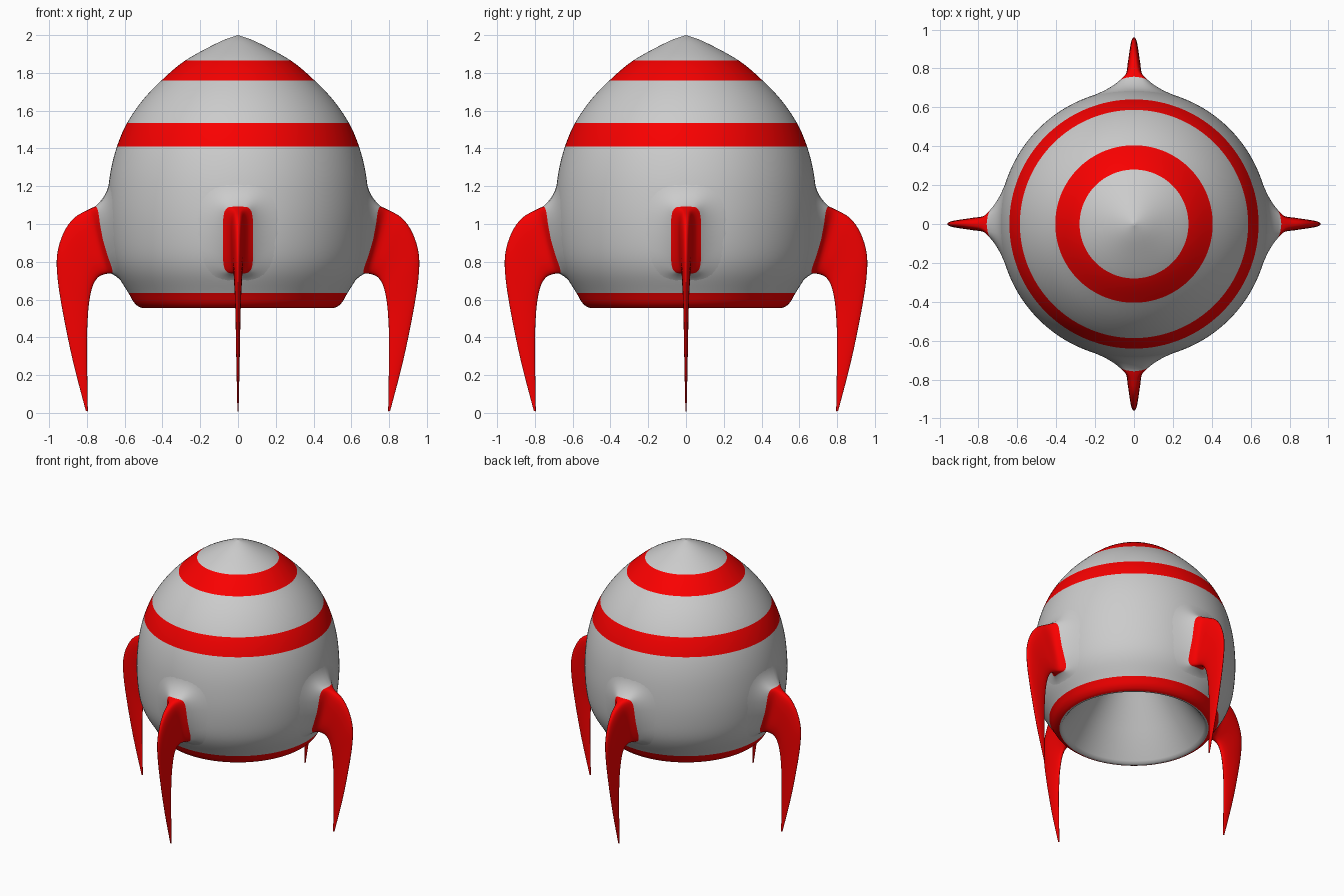
import bpy, bmesh, math
from mathutils import Matrix

if "Cube" in bpy.data.objects:
    bpy.data.objects.remove(bpy.data.objects["Cube"])


def material(name, color):
    m = bpy.data.materials.new(name)
    m.diffuse_color = color
    m.use_nodes = True
    m.node_tree.nodes["Principled BSDF"].inputs["Base Color"].default_value = m.diffuse_color
    return m


GREY = material("grey", (0.8, 0.8, 0.8, 1))
RED = material("red", (0.95, 0.0, 0.0, 1))


def smooth(pts, n):
    """Catmull-Rom through tuples of any length."""
    out = []
    for i in range(len(pts) - 1):
        a, b, c, d = (pts[max(0, min(len(pts) - 1, i + k))] for k in (-1, 0, 1, 2))
        for j in range(n):
            t = j / n
            out.append(tuple(0.5 * (2 * q + (r - p) * t + (2 * p - 5 * q + 4 * r - s) * t * t
                                    + (3 * q - p - 3 * r + s) * t ** 3)
                             for p, q, r, s in zip(a, b, c, d)))
    return out + [tuple(pts[-1])]


def loft(bm, rings, mat_of):
    """Bridge closed rings of equal length, return the vertex rings."""
    vs = [[bm.verts.new(p) for p in ring] for ring in rings]
    for i in range(len(vs) - 1):
        for k in range(len(vs[i])):
            n = (k + 1) % len(vs[i])
            f = bm.faces.new((vs[i][k], vs[i][n], vs[i + 1][n], vs[i + 1][k]))
            f.material_index = mat_of(i)
    return vs


def finish(name, bm, angle):
    bmesh.ops.remove_doubles(bm, verts=bm.verts, dist=1e-5)
    bmesh.ops.recalc_face_normals(bm, faces=bm.faces)
    me = bpy.data.meshes.new(name)
    bm.to_mesh(me)
    bm.free()
    me.materials.append(GREY)
    me.materials.append(RED)
    ob = bpy.data.objects.new(name, me)
    bpy.context.collection.objects.link(ob)
    bpy.ops.object.select_all(action='DESELECT')
    ob.select_set(True)
    bpy.context.view_layer.objects.active = ob
    bpy.ops.object.shade_smooth_by_angle(angle=math.radians(angle))


# Body: shell of revolution with red bands and a conical exhaust cavity
OUTER = smooth([(0, 2), (0.1, 1.963), (0.28, 1.865), (0.405, 1.76), (0.505, 1.655), (0.587, 1.535),
                (0.641, 1.41), (0.676, 1.27), (0.692, 1.12), (0.692, 0.98), (0.676, 0.84),
                (0.643, 0.74), (0.58, 0.635), (0.553, 0.588), (0.53, 0.565), (0.51, 0.556)], 5)
CAVITY = [(0.51, 0.556), (0.495, 0.558), (0.48, 0.575), (0.36, 0.75), (0.24, 0.93),
          (0.12, 1.1), (0, 1.25)]
BANDS = [(1.76, 1.865), (1.41, 1.535), (0.55, 0.635)]
profile = OUTER + CAVITY[1:]
SEG = 128


def band_material(i):
    z = (profile[i][1] + profile[i + 1][1]) / 2
    return int(i < len(OUTER) - 1 and any(a < z < b for a, b in BANDS))


bm = bmesh.new()
loft(bm, [[(r * math.cos(math.tau * k / SEG), r * math.sin(math.tau * k / SEG), z)
           for k in range(SEG)] for r, z in profile], band_material)
bmesh.ops.dissolve_degenerate(bm, dist=1e-6, edges=bm.edges)
finish("rocket_body", bm, 50)


def surface_x(y, z):
    """Distance of the body surface from the axis plane at (y, z)."""
    for (r0, z0), (r1, z1) in zip(OUTER, OUTER[1:]):
        if z1 <= z <= z0:
            r = r0 + (r1 - r0) * (z0 - z) / (z0 - z1)
            return math.sqrt(r * r - y * y)
    return 0.5


def unit_loop(power, n=40):
    """Superellipse: higher power gives a boxier section."""
    def sup(v):
        return math.copysign(abs(v) ** (2 / power), v)
    return [(sup(math.cos(math.tau * k / n)), sup(math.sin(math.tau * k / n))) for k in range(n)]


# Fin sections: upper x, z, lower x, z, half thickness, boxiness, bow along, bow across
SECTIONS = smooth([
    (0.758, 1.092, 0.672, 0.738, 0.080, 5, 0.022, 0.022),
    (0.795, 1.075, 0.698, 0.736, 0.044, 3.5, 0.005, 0.01),
    (0.87, 1.03, 0.738, 0.72, 0.033, 2.6, 0, 0),
    (0.925, 0.95, 0.768, 0.675, 0.026, 2.3, 0, 0),
    (0.957, 0.84, 0.786, 0.60, 0.021, 2.2, 0, 0),
    (0.955, 0.71, 0.795, 0.51, 0.016, 2, 0, 0),
    (0.925, 0.52, 0.80, 0.38, 0.012, 2, 0, 0),
    (0.873, 0.27, 0.798, 0.19, 0.008, 2, 0, 0),
    (0.806, 0.012, 0.795, 0.008, 0.003, 2, 0, 0)], 4)


def section(ux, uz, lx, lz, w, p, along, across):
    return [((ux + lx) / 2 + c * (ux - lx) / 2 + along * (1 - c * c) - across * s * s, s * w,
             (uz + lz) / 2 + c * (uz - lz) / 2) for c, s in unit_loop(p)]


# Grey fairing flares from the body surface up to the red fin root
root = section(*SECTIONS[0])
base = [(0, s * 0.27, 0.965 + c * 0.285) for c, s in unit_loop(2.6)]
STEPS = 12
fairing = []
for i in range(STEPS):
    t = i / STEPS
    ring = []
    for b, r in zip(base, root):
        y, z = (b[k] + (r[k] - b[k]) * t for k in (1, 2))
        rise = r[0] - surface_x(r[1], r[2])
        ring.append((surface_x(y, z) - 0.002 * (1 - t) + rise * t ** 2.8, y, z))
    fairing.append(ring)

for name, turn in (("right_fin", 0), ("back_fin", 90), ("left_fin", 180), ("front_fin", 270)):
    bm = bmesh.new()
    rings = loft(bm, fairing + [section(*s) for s in SECTIONS], lambda i: int(i >= STEPS))
    bm.faces.new(rings[0])
    bm.faces.new(rings[-1]).material_index = 1
    bm.transform(Matrix.Rotation(math.radians(turn), 4, 'Z'))
    finish(name, bm, 50)
